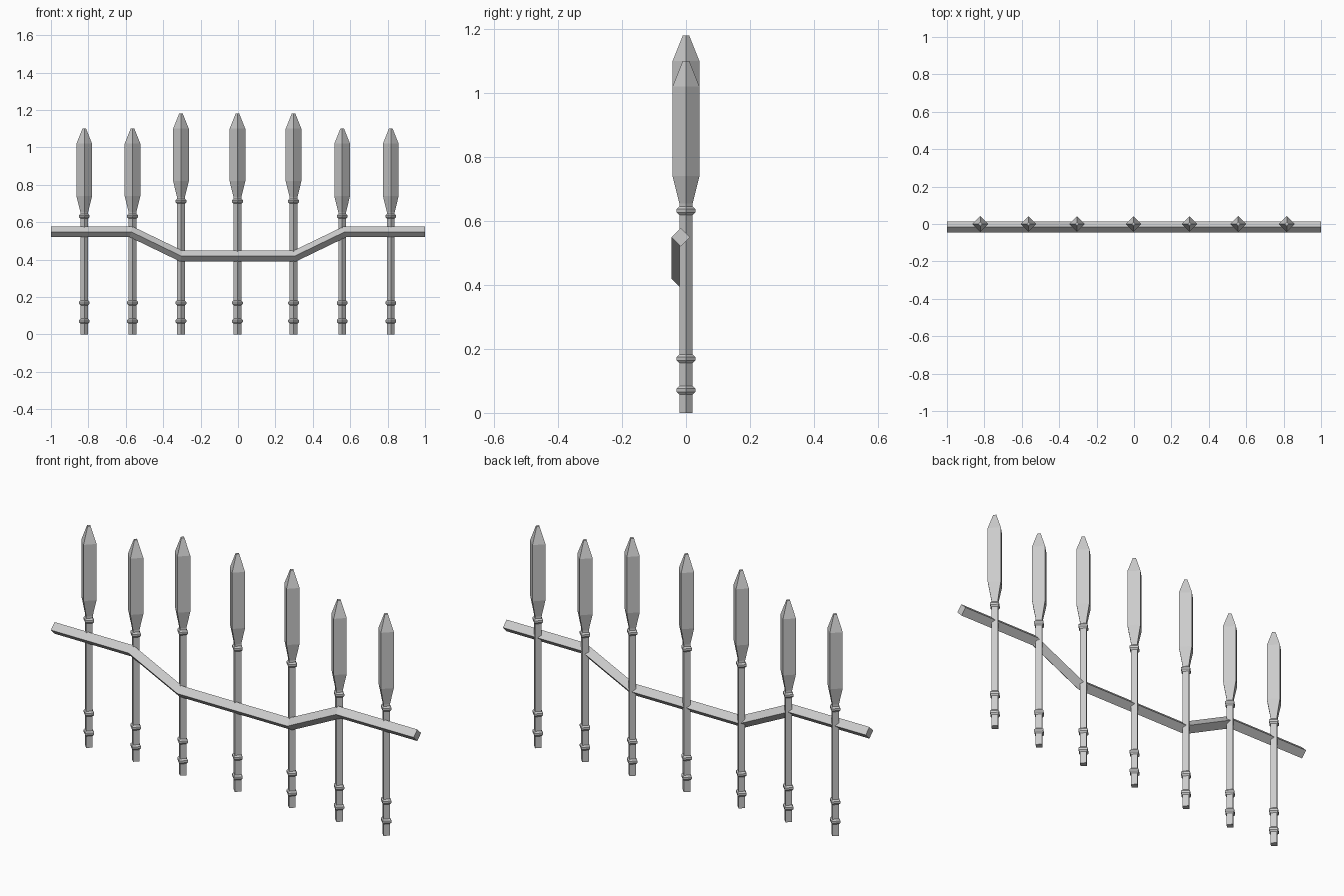
import bpy
import bmesh
import math

cube = bpy.data.objects.get("Cube")
if cube:
    bpy.data.objects.remove(cube)

metal = bpy.data.materials.new("grey_metal")
metal.use_nodes = True
grey = (0.6, 0.6, 0.6, 1)
metal.diffuse_color = grey
metal.node_tree.nodes["Principled BSDF"].inputs["Base Color"].default_value = grey


def loft(name, rings):
    """Skin a row of four-point rings and cap both ends."""
    bm = bmesh.new()
    loops = [[bm.verts.new(p) for p in ring] for ring in rings]
    for a, b in zip(loops, loops[1:]):
        for i in range(4):
            j = (i + 1) % 4
            bm.faces.new((a[i], a[j], b[j], b[i]))
    bm.faces.new(loops[0])
    bm.faces.new(loops[-1])
    bmesh.ops.recalc_face_normals(bm, faces=bm.faces)
    mesh = bpy.data.meshes.new(name)
    bm.to_mesh(mesh)
    bm.free()
    mesh.materials.append(metal)
    obj = bpy.data.objects.new(name, mesh)
    bpy.context.collection.objects.link(obj)


SHAFT, COLLAR, HEAD, TIP = 0.021, 0.029, 0.042, 0.01


def collar(z):
    """Profile of a small raised band round the shaft."""
    return [(SHAFT, z - 0.013), (COLLAR, z - 0.005),
            (COLLAR, z + 0.005), (SHAFT, z + 0.013)]


def picket(name, x, lift):
    # Square post set cornerwise: shaft with collars, then spear head
    profile = [(SHAFT, 0)] + collar(0.071) + collar(0.169) + collar(0.632 + lift)
    profile += [(SHAFT, 0.655 + lift), (HEAD, 0.74 + lift),
                (HEAD, 1.02 + lift), (TIP, 1.1 + lift)]
    loft(name, [[(x + r, 0, z), (x, r, z), (x - r, 0, z), (x, -r, z)]
                for r, z in profile])


# Pickets: the three in the middle stand taller
for n, x in enumerate((-0.822, -0.564, -0.305, -0.003, 0.297, 0.557, 0.817)):
    picket(f"picket_{n + 1}", x, 0.08 if 2 <= n <= 4 else 0)

# Rail: diamond section following a dipped path, mitred at the bends
path = [(-1, 0.549), (-0.572, 0.549), (-0.303, 0.419),
        (0.303, 0.419), (0.572, 0.549), (1, 0.549)]
slopes = [math.atan2(b[1] - a[1], b[0] - a[0]) for a, b in zip(path, path[1:])]
R, Y = 0.029, -0.016
rings = []
for i, (x, z) in enumerate(path):
    before, after = slopes[max(i - 1, 0)], slopes[min(i, len(slopes) - 1)]
    lean = -R * math.tan((before + after) / 2)
    rings.append([(x + lean, Y, z + R), (x, Y + R, z),
                  (x - lean, Y, z - R), (x, Y - R, z)])
loft("rail", rings)
